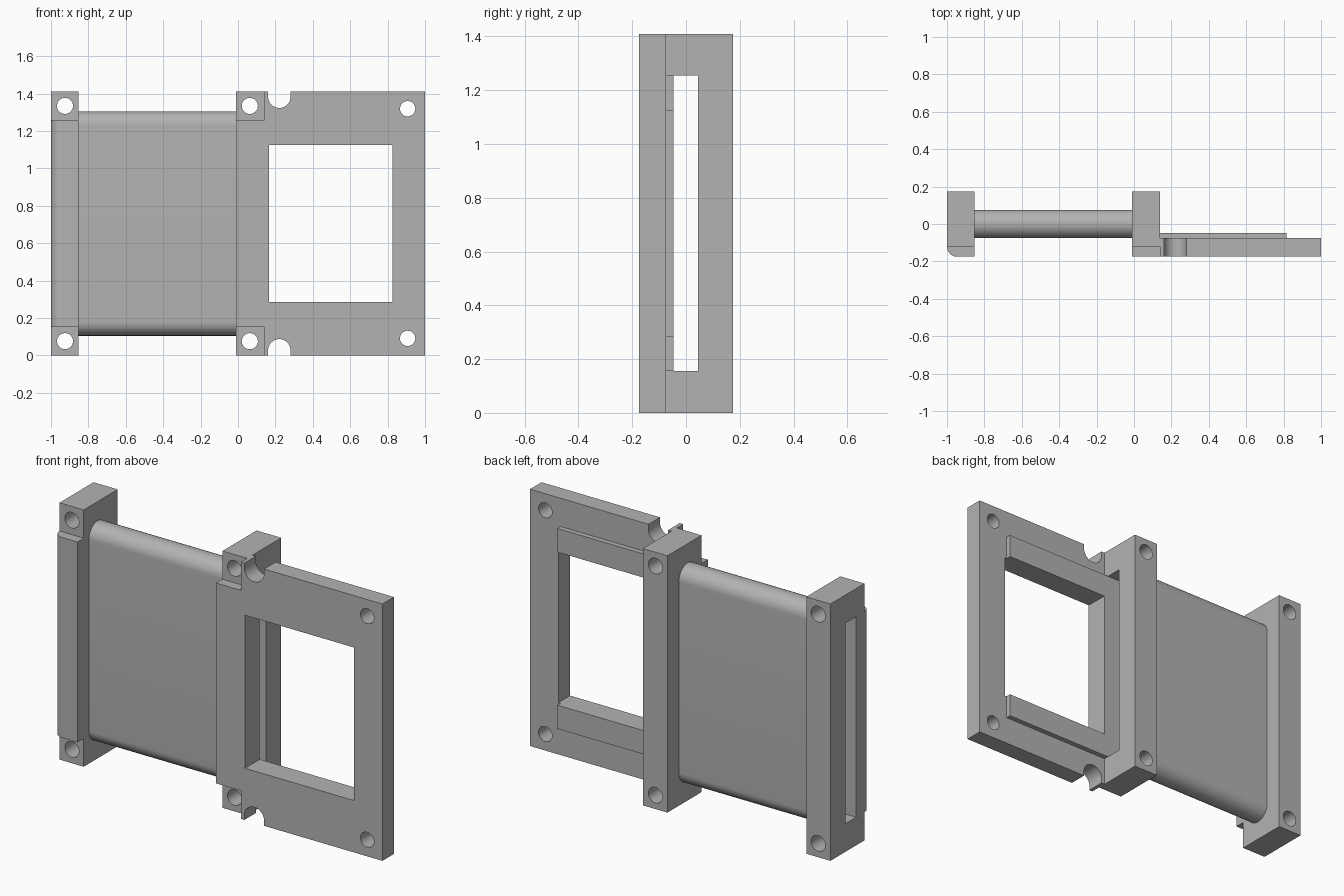
import bpy, bmesh, math
from mathutils import Vector

if "Cube" in bpy.data.objects:
    bpy.data.objects.remove(bpy.data.objects["Cube"])

GREY = (0.45, 0.45, 0.45, 1)
mat = bpy.data.materials.new("plain grey")
mat.use_nodes = True
mat.diffuse_color = GREY
mat.node_tree.nodes["Principled BSDF"].inputs["Base Color"].default_value = GREY

H = 1.41                       # total height
MID = H / 2
FRONT, BACK = -0.175, 0.175
LIP_LOW, LIP_HIGH = 0.155, H - 0.155


def make_prism(name, outline, direction):
    """Extrude a closed outline of 3D points along a direction."""
    bm = bmesh.new()
    face = bm.faces.new([bm.verts.new(p) for p in outline])
    new = bmesh.ops.extrude_face_region(bm, geom=[face])["geom"]
    bmesh.ops.translate(bm, vec=Vector(direction),
                        verts=[v for v in new if isinstance(v, bmesh.types.BMVert)])
    bmesh.ops.recalc_face_normals(bm, faces=bm.faces)
    mesh = bpy.data.meshes.new(name)
    bm.to_mesh(mesh)
    bm.free()
    mesh.materials.append(mat)
    ob = bpy.data.objects.new(name, mesh)
    bpy.context.collection.objects.link(ob)
    return ob


def box(name, x, y, z):
    pts = [(x[0], y[0], z[0]), (x[1], y[0], z[0]), (x[1], y[1], z[0]), (x[0], y[1], z[0])]
    return make_prism(name, pts, (0, 0, z[1] - z[0]))


def arc(cx, cy, r, start, end, steps):
    angles = [math.radians(start + (end - start) * i / steps) for i in range(steps + 1)]
    return [(cx + r * math.cos(a), cy + r * math.sin(a)) for a in angles]


def drill(x, z, r):
    """Round cutter running front to back."""
    ring = arc(x, z, r, 0, 360, 32)[:-1]
    return make_prism("drill", [(a, -0.4, b) for a, b in ring], (0, 0.8, 0))


def combine(ob, other, operation):
    mod = ob.modifiers.new(operation, 'BOOLEAN')
    mod.operation = operation
    mod.solver = 'EXACT'
    mod.object = other
    bpy.ops.object.select_all(action='DESELECT')
    bpy.context.view_layer.objects.active = ob
    ob.select_set(True)
    bpy.ops.object.modifier_apply(modifier=mod.name)
    bpy.data.objects.remove(other)


def cut(ob, *cutters):
    for c in cutters:
        combine(ob, c, 'DIFFERENCE')


def join(ob, *parts):
    for p in parts:
        combine(ob, p, 'UNION')


def slot():
    """Long passage through both brackets and the sleeve."""
    return box("slot", (-1.2, 0.5), (-0.047, 0.045), (LIP_LOW, LIP_HIGH))


def finish(ob):
    bpy.ops.object.select_all(action='DESELECT')
    bpy.context.view_layer.objects.active = ob
    ob.select_set(True)
    bpy.ops.object.shade_smooth_by_angle(angle=math.radians(30))


# End bracket with a front lip rounded on its outer corner
end_bracket = box("end_bracket", (-1, -0.853), (-0.12, BACK), (0, H))
lip_outline = [(-0.853, -0.1), (-0.98, -0.1), (-1, -0.12)]
lip_outline = [(-0.853, -0.1), (-1, -0.1)]
lip_outline += arc(-0.945, -0.12, 0.055, 180, 270, 10) + [(-0.853, FRONT)]
end_lip = make_prism("end_lip", [(x, y, LIP_LOW) for x, y in lip_outline],
                     (0, 0, LIP_HIGH - LIP_LOW))
join(end_bracket, end_lip)
cut(end_bracket, slot(), drill(-0.925, 0.076, 0.043), drill(-0.925, H - 0.076, 0.043))
finish(end_bracket)

# Middle bracket joined to the face plate, its lip and the raised rim behind
frame = box("middle_bracket_and_plate", (-0.01, 0.14), (-0.12, BACK), (0, H))
join(frame,
     box("plate", (0.14, 1), (FRONT, -0.075), (0, H)),
     box("middle_lip", (-0.01, 0.16), (FRONT, -0.1), (LIP_LOW, LIP_HIGH)),
     box("rim", (0.12, 0.815), (-0.1, -0.047), (LIP_LOW, LIP_HIGH)))
cut(frame, slot(), box("window", (0.165, 0.827), (-0.4, 0.4), (0.285, H - 0.285)))
for side in (-1, 1):
    # Screw holes and the rounded notch at each end
    cut(frame,
        drill(0.063, MID + side * (MID - 0.076), 0.043),
        drill(0.907, MID + side * (MID - 0.091), 0.041))
    start = 180 if side > 0 else 0
    u = arc(0.221, MID + side * (MID - 0.027), 0.06, start, start + 180, 20)
    edge = MID + side * (MID + 0.1)
    u += [(u[-1][0], edge), (u[0][0], edge)]
    cut(frame, make_prism("notch", [(x, -0.3, z) for x, z in u], (0, 0.35, 0)))
finish(frame)

# Hollow sleeve with round top and bottom between the brackets
R = 0.076
section = arc(0, H - 0.105 - R, R, 0, 180, 24) + arc(0, 0.105 + R, R, 180, 360, 24)
sleeve = make_prism("sleeve", [(-0.853, y, z) for y, z in section], (0.843, 0, 0))
cut(sleeve, slot())
finish(sleeve)
